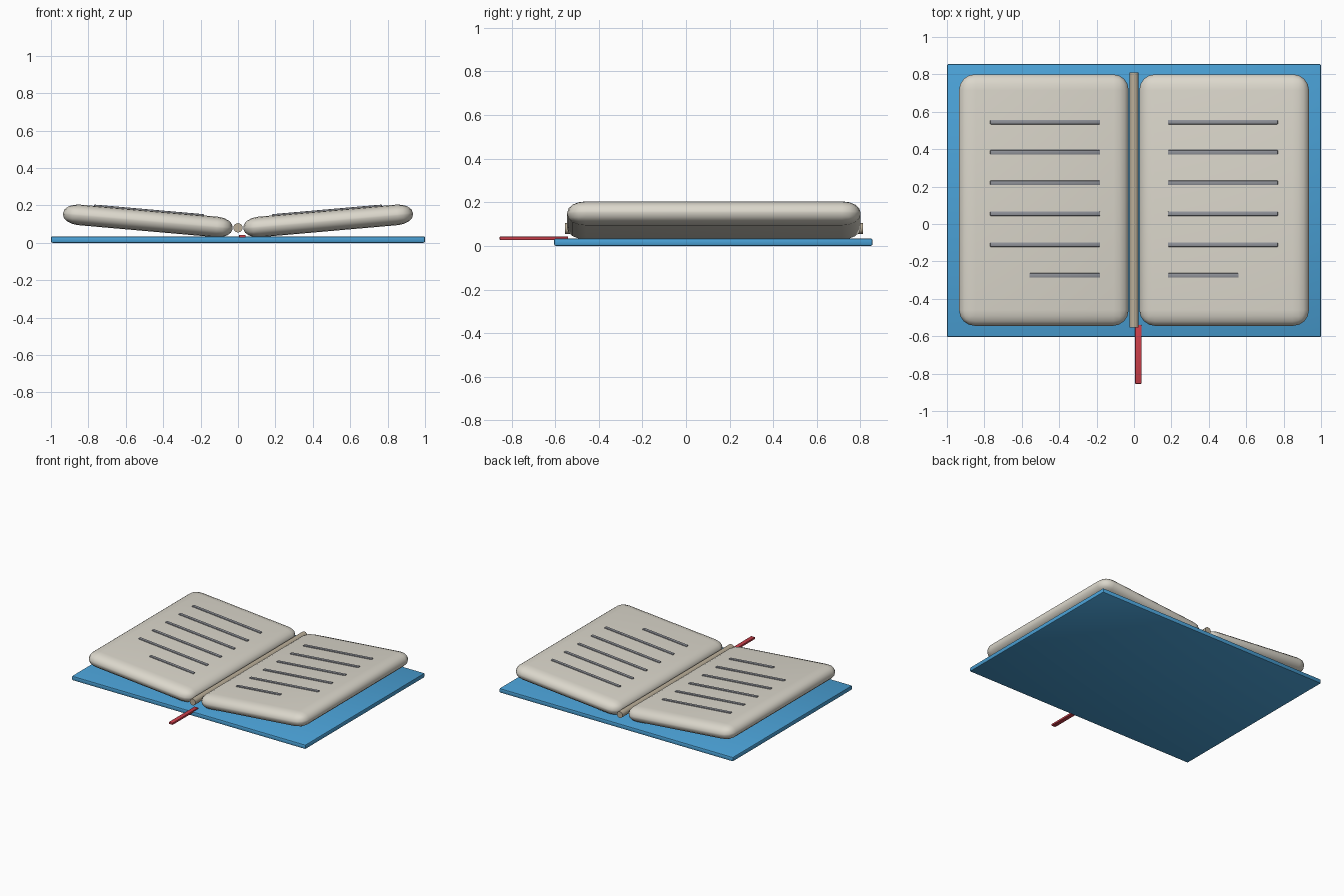
import bpy, bmesh, math
from mathutils import Matrix

if "Cube" in bpy.data.objects:
    bpy.data.objects.remove(bpy.data.objects["Cube"])


def material(name, rgb):
    m = bpy.data.materials.new(name)
    m.diffuse_color = (*rgb, 1)
    m.use_nodes = True
    m.node_tree.nodes["Principled BSDF"].inputs["Base Color"].default_value = m.diffuse_color
    return m


BLUE = material("cover blue", (0.07, 0.36, 0.68))
PAPER = material("paper cream", (0.71, 0.68, 0.60))
INK = material("ink grey", (0.28, 0.29, 0.32))
TAN = material("binding tan", (0.50, 0.43, 0.32))
RED = material("ribbon red", (0.60, 0.05, 0.07))


def finish(name, bm, mat, matrix, angle=40):
    me = bpy.data.meshes.new(name)
    bm.to_mesh(me)
    bm.free()
    me.materials.append(mat)
    ob = bpy.data.objects.new(name, me)
    bpy.context.collection.objects.link(ob)
    ob.matrix_world = matrix
    bpy.ops.object.select_all(action='DESELECT')
    bpy.context.view_layer.objects.active = ob
    ob.select_set(True)
    bpy.ops.object.shade_smooth_by_angle(angle=math.radians(angle))
    return ob


def rounded_box(name, size, mat, matrix, bevel, segments=2, flatten=1.0):
    # Bevel a box, then squash its height so the rounding is softer on top
    bm = bmesh.new()
    bmesh.ops.create_cube(bm, size=1)
    bmesh.ops.scale(bm, vec=(size[0], size[1], size[2] / flatten), verts=bm.verts)
    bmesh.ops.bevel(bm, geom=bm.edges[:], offset=bevel, segments=segments,
                    profile=0.5, affect='EDGES')
    bmesh.ops.scale(bm, vec=(1, 1, flatten), verts=bm.verts)
    return finish(name, bm, mat, matrix)


# Cover
rounded_box("cover", (2, 1.46, 0.034), BLUE,
            Matrix.Translation((0, 0.125, 0.017)), 0.008)

# Two tilted page blocks, each with six raised text lines
TILT, THICK = math.radians(5), 0.11
LINE_Y = (0.545, 0.383, 0.22, 0.055, -0.11, -0.275)
for side, label in ((-1, "left"), (1, "right")):
    frame = (Matrix.Translation((side * 0.482, 0.128, 0.117))
             @ Matrix.Rotation(-side * TILT, 4, 'Y'))
    rounded_box(label + "_pages", (0.91, 1.345, THICK), PAPER, frame,
                0.085, 4, 0.6)
    for i, y in enumerate(LINE_Y):
        end = 0.77 if i < 5 else 0.56
        middle = side * ((0.18 + end) / 2 - 0.477)
        rounded_box(f"{label}_text_line_{i + 1}", (end - 0.18, 0.024, 0.014), INK,
                    frame @ Matrix.Translation((middle, y - 0.128, THICK / 2)),
                    0.004)

# Spine rod in the gutter
bm = bmesh.new()
bmesh.ops.create_cone(bm, cap_ends=True, segments=12, radius1=0.025,
                      radius2=0.025, depth=1.365)
finish("spine_rod", bm, TAN,
       Matrix.Translation((0, 0.128, 0.08)) @ Matrix.Rotation(math.pi / 2, 4, 'X'))

# Ribbon bookmark
rounded_box("ribbon", (0.034, 0.315, 0.016), RED,
            Matrix.Translation((0.023, -0.6975, 0.035)), 0.004)
